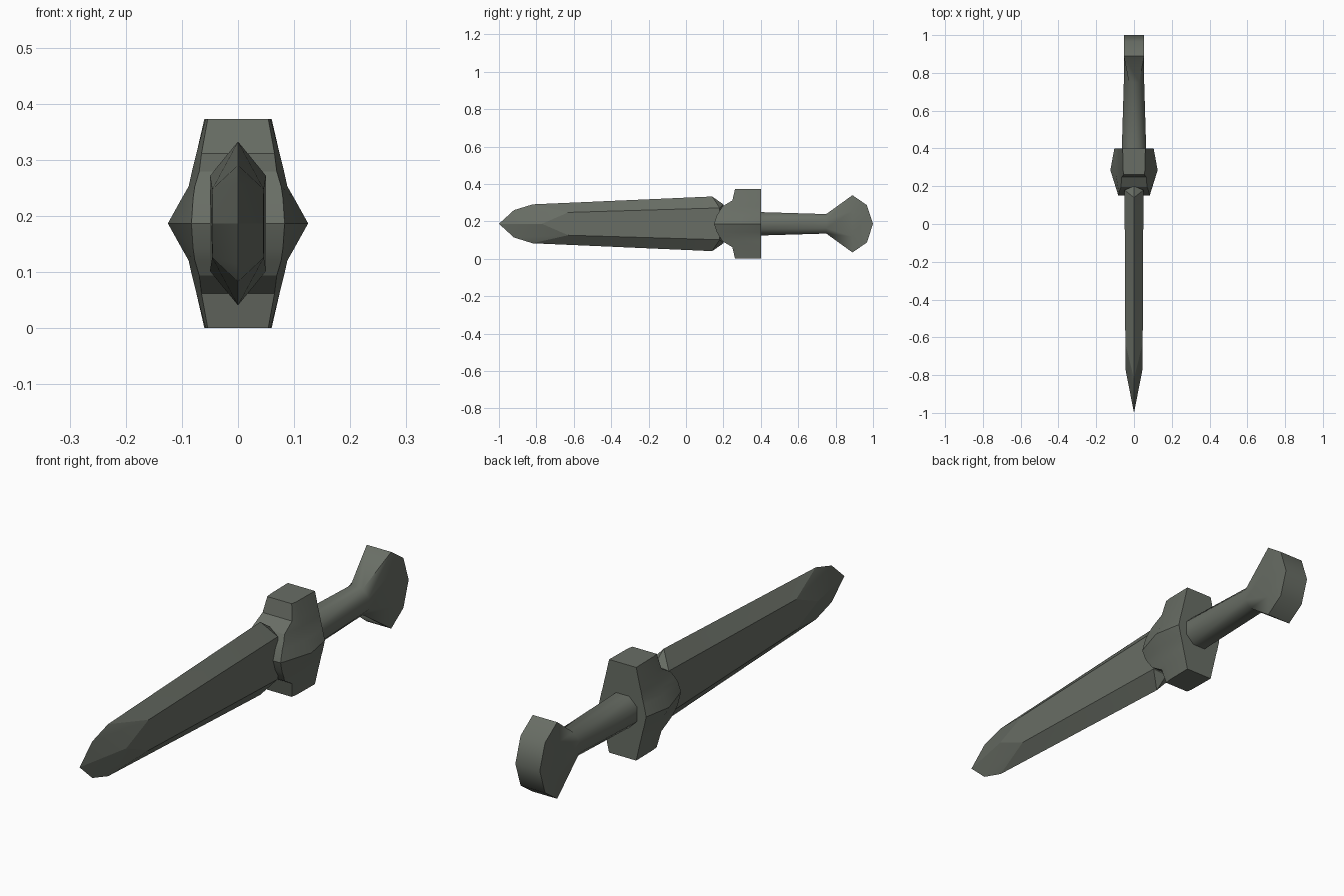
import bpy, bmesh, math

if "Cube" in bpy.data.objects:
    bpy.data.objects.remove(bpy.data.objects["Cube"])

ZC = 0.187  # height of the centre line

steel = bpy.data.materials.new("dark grey green steel")
steel.diffuse_color = (0.14, 0.155, 0.13, 1)
steel.use_nodes = True
steel.node_tree.nodes["Principled BSDF"].inputs["Base Color"].default_value = steel.diffuse_color


def finish(name, bm, angle):
    bmesh.ops.remove_doubles(bm, verts=bm.verts, dist=0.0005)
    bmesh.ops.recalc_face_normals(bm, faces=bm.faces)
    me = bpy.data.meshes.new(name)
    bm.to_mesh(me)
    bm.free()
    ob = bpy.data.objects.new(name, me)
    bpy.context.collection.objects.link(ob)
    me.materials.append(steel)
    bpy.ops.object.select_all(action='DESELECT')
    ob.select_set(True)
    bpy.context.view_layer.objects.active = ob
    bpy.ops.object.shade_smooth_by_angle(angle=math.radians(angle))
    return ob


def loft(name, rings, angle):
    bm = bmesh.new()
    rows = [[bm.verts.new((x, y, z + ZC)) for x, y, z in r] for r in rings]
    n = len(rows[0])
    for a, b in zip(rows, rows[1:]):
        for i in range(n):
            j = (i + 1) % n
            bm.faces.new((a[i], a[j], b[j], b[i]))
    bm.faces.new(rows[0])
    bm.faces.new(rows[-1])
    return finish(name, bm, angle)


# Blade: sharp outline on the centre plane, raised flats on both sides
edge = [(-1, 0), (-0.92, 0.073), (-0.82, 0.104), (0.14, 0.146), (0.2, 0.104)]
flat = [(-0.77, 0, 0.045), (-0.63, 0.061, 0.046), (0.18, 0.085, 0.05)]
bm = bmesh.new()
for s in (1, -1):
    for y, z in edge:
        bm.verts.new((0, y, ZC + s * z))
    for y, z, x in flat:
        for side in (1, -1):
            bm.verts.new((side * x, y, ZC + s * z))
bmesh.ops.remove_doubles(bm, verts=bm.verts, dist=0.0005)
bmesh.ops.convex_hull(bm, input=bm.verts)
bmesh.ops.dissolve_limit(bm, angle_limit=math.radians(1),
                         verts=bm.verts, edges=bm.edges)
finish("blade", bm, 15)

# Guard: rows by height, each (z, front y, front x, middle x, back x)
half = [(0, 0.15, 0.083, 0.125, 0.104),
        (0.045, 0.165, 0.08, 0.1, 0.094),
        (0.066, 0.178, 0.077, 0.088, 0.088),
        (0.093, 0.195, 0.069, 0.082, 0.082),
        (0.125, 0.248, 0.065, 0.074, 0.074),
        (0.186, 0.262, 0.054, 0.058, 0.06)]
rows = [(-z, *r) for z, *r in half[:0:-1]] + half
loft("guard", [[(-xf, yf, z), (-xm, 0.285, z), (-xb, 0.4, z),
                (xb, 0.4, z), (xm, 0.285, z), (xf, yf, z)]
               for z, yf, xf, xm, xb in rows], 20)

# Grip flowing into the pommel: (y, half width, half height, squareness)
sections = [(0.38, 0.065, 0.063, 0.45), (0.75, 0.054, 0.052, 0.5),
            (0.89, 0.054, 0.153, 1), (0.967, 0.054, 0.1, 1), (1.0, 0.054, 0, 1)]
rings = []
for y, w, h, b in sections:
    q = [(w, 0.45 * h), (b * w, h)]
    quad = q + [(-x, z) for x, z in q[::-1]]
    quad += [(-x, -z) for x, z in quad]
    rings.append([(x, y, z) for x, z in quad])
bm = bmesh.new()
vs = [[bm.verts.new((x, y, z + ZC)) for x, y, z in r] for r in rings]
for a, b in zip(vs, vs[1:]):
    for i in range(8):
        j = (i + 1) % 8
        bm.faces.new((a[i], a[j], b[j], b[i]))
bm.faces.new(vs[0])
finish("grip_and_pommel", bm, 50)
